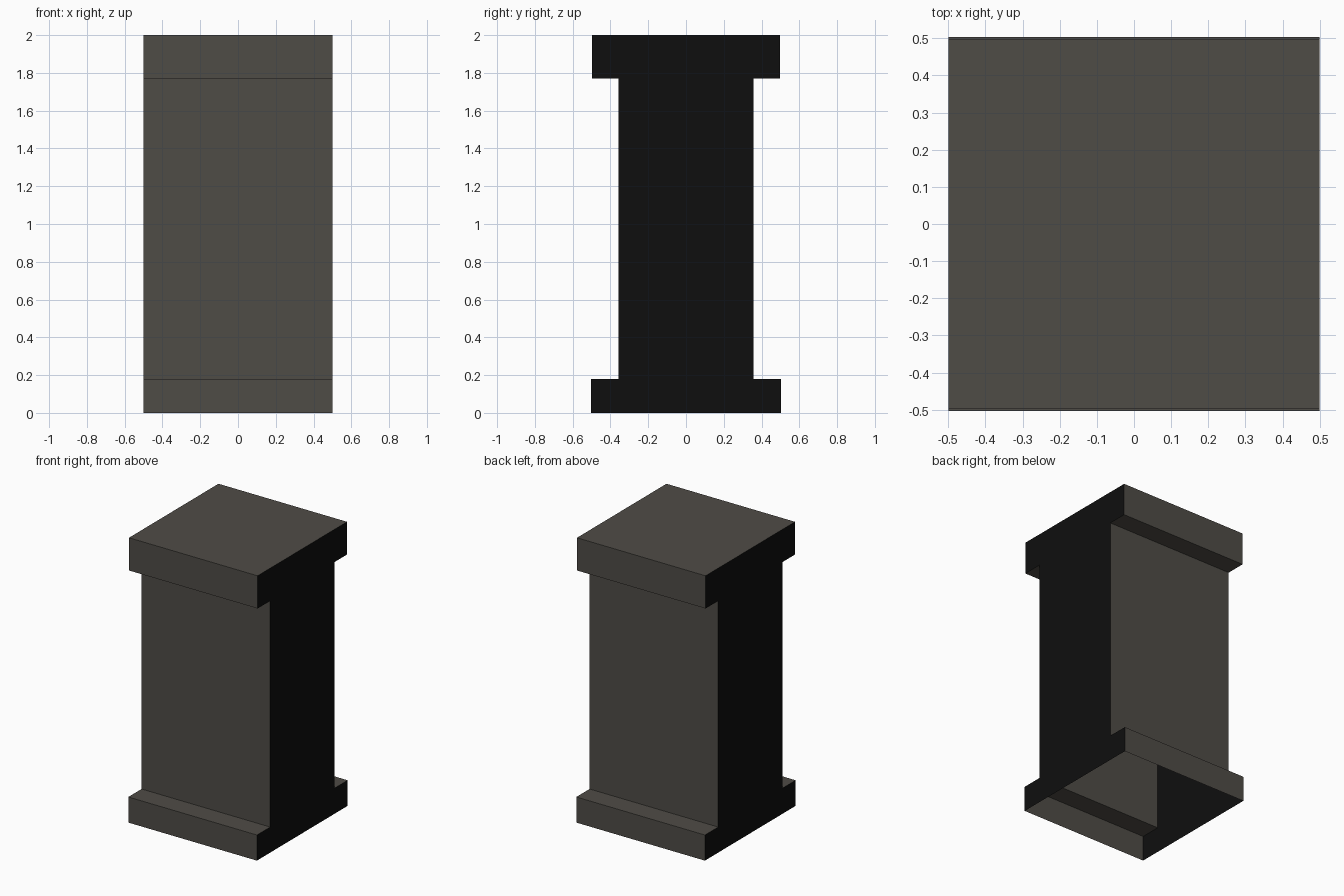
import bpy, bmesh

if "Cube" in bpy.data.objects:
    bpy.data.objects.remove(bpy.data.objects["Cube"])


def flat_colour(name, rgb):
    mat = bpy.data.materials.new(name)
    mat.diffuse_color = (*rgb, 1.0)
    mat.use_nodes = True
    mat.node_tree.nodes["Principled BSDF"].inputs["Base Color"].default_value = mat.diffuse_color
    return mat


stone = flat_colour("dark warm grey", (0.078, 0.072, 0.062))
black = flat_colour("near black", (0.0045, 0.0045, 0.0045))

# Half profile (y, z) at the front: base, shaft, cap; mirrored for the back
HALF_WIDTH = 0.5
front = [(-0.504, 0.0), (-0.504, 0.18), (-0.357, 0.18),
         (-0.357, 1.77), (-0.497, 1.77), (-0.497, 2.0)]
profile = front + [(-y, z) for y, z in reversed(front)]
n = len(profile)

# Hollow pillar shell, extruded along x and left open underneath
bm = bmesh.new()
left = [bm.verts.new((-HALF_WIDTH, y, z)) for y, z in profile]
right = [bm.verts.new((HALF_WIDTH, y, z)) for y, z in profile]
for i in range(n - 1):
    bm.faces.new((left[i], right[i], right[i + 1], left[i + 1]))

# End walls: base, shaft and cap quads share one flat side
for side in (left, right):
    bm.faces.new(side)
bmesh.ops.recalc_face_normals(bm, faces=bm.faces)
bm.normal_update()
top = max(bm.faces, key=lambda f: f.calc_center_median().z)
if top.normal.z < 0:
    bmesh.ops.reverse_faces(bm, faces=bm.faces)
    bm.normal_update()

# End walls are black, everything else grey
for f in bm.faces:
    f.material_index = 1 if abs(f.normal.x) > 0.5 else 0

mesh = bpy.data.meshes.new("pillar_shell")
bm.to_mesh(mesh)
bm.free()
mesh.materials.append(stone)
mesh.materials.append(black)
pillar = bpy.data.objects.new("pillar_shell", mesh)
bpy.context.collection.objects.link(pillar)
